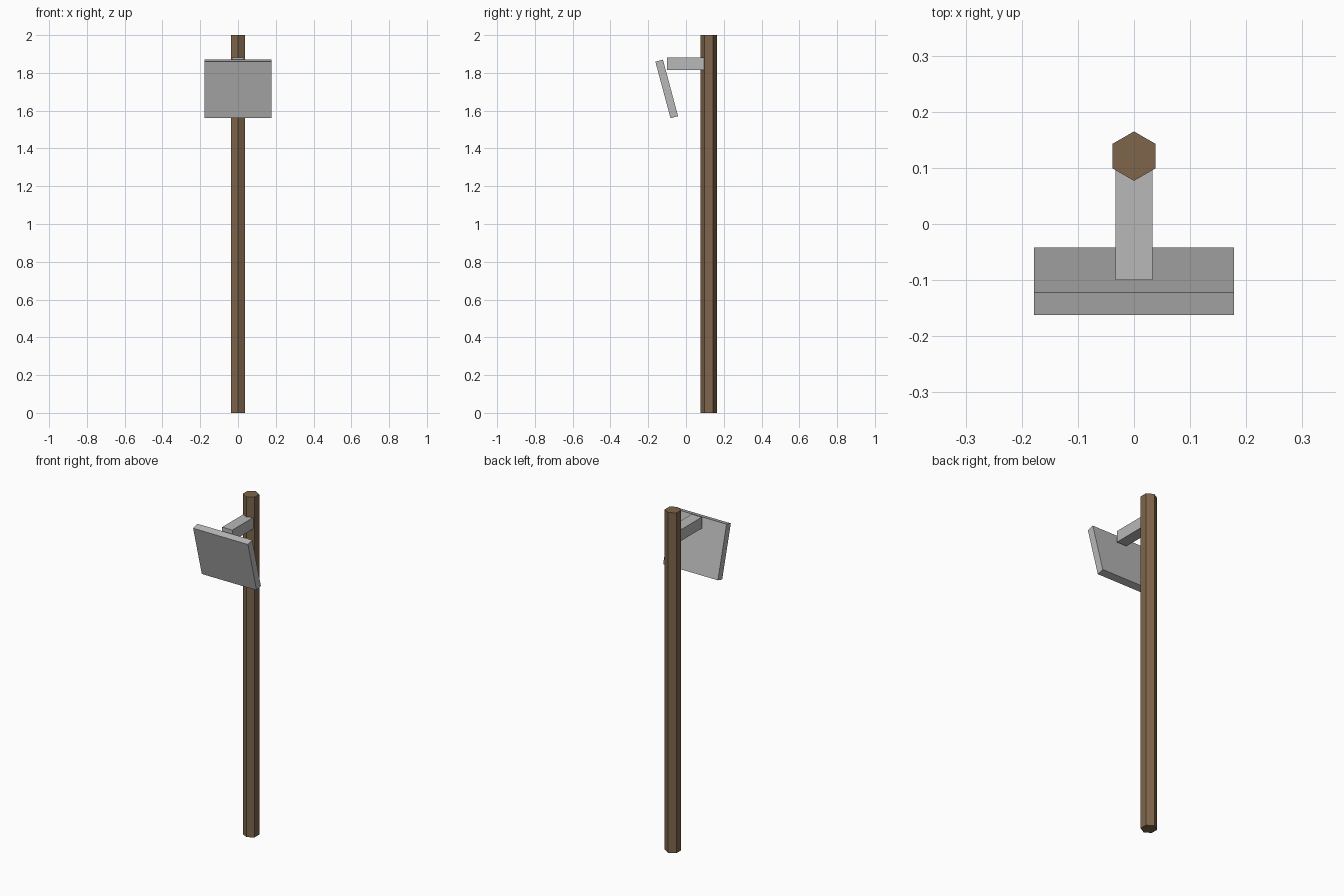
import bpy
from math import radians

cube = bpy.data.objects.get("Cube")
if cube:
    bpy.data.objects.remove(cube, do_unlink=True)


def make_material(name, color):
    mat = bpy.data.materials.new(name)
    mat.use_nodes = True
    mat.diffuse_color = color
    mat.node_tree.nodes["Principled BSDF"].inputs["Base Color"].default_value = color
    return mat


def finish(name, mat):
    obj = bpy.context.object
    obj.name = obj.data.name = name
    obj.data.materials.append(mat)
    return obj


def box(name, center, size, mat, tilt=0):
    bpy.ops.mesh.primitive_cube_add(size=1, location=center, rotation=(tilt, 0, 0))
    obj = finish(name, mat)
    obj.scale = size
    return obj


wood = make_material("brown wood", (0.21, 0.13, 0.07, 1))
metal = make_material("grey metal", (0.48, 0.48, 0.48, 1))

# Hexagonal pole with a corner facing the front
bpy.ops.mesh.primitive_cylinder_add(vertices=6, radius=0.044, depth=2, location=(0, 0.121, 1))
finish("pole", wood)

# Arm running from inside the pole to the panel
box("arm", (0, 0.005, 1.848), (0.066, 0.21, 0.066), metal)

# Panel leaning forward at the top
box("panel", (0, -0.102, 1.715), (0.356, 0.0415, 0.31), metal, radians(15))
